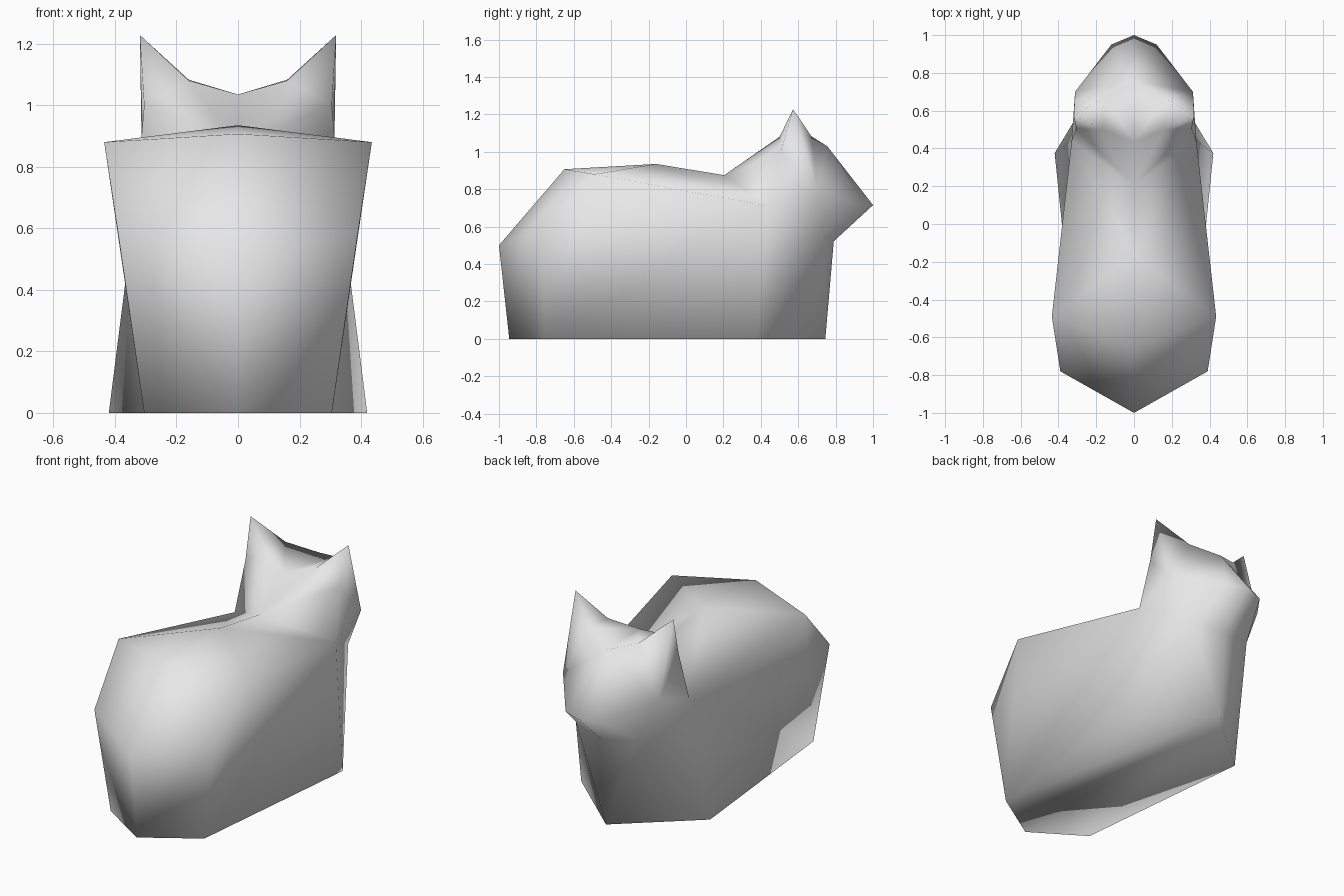
import bpy
import bmesh

old = bpy.data.objects.get("Cube")
if old:
    bpy.data.objects.remove(old, do_unlink=True)

# Material
grey = bpy.data.materials.new("plain_grey")
grey.use_nodes = True
colour = (0.8, 0.8, 0.8, 1.0)
grey.diffuse_color = colour
grey.node_tree.nodes["Principled BSDF"].inputs["Base Color"].default_value = colour

# Landmarks of one half of the animal; the other half is mirrored
centre_line = {  # y, z
    "tail_base": (-0.945, 0), "rump": (-1, 0.5), "rump_top": (-0.65, 0.907),
    "back": (-0.16, 0.935), "nape": (0.205, 0.875), "crown_back": (0.435, 1.035),
    "crown_front": (0.755, 1.03), "nose": (1, 0.715), "chin": (0.79, 0.522),
    "chest_base": (0.745, 0),
}
side = {  # x, y, z
    "hind_foot": (0.305, -0.75, 0), "fore_foot": (0.42, 0.375, 0),
    "thigh": (0.39, -0.78, 0.586), "hip": (0.435, -0.49, 0.88),
    "neck": (0.33, 0.44, 0.71), "jaw": (0.2, 0.74, 0.55),
    "cheek": (0.312, 0.7, 0.795), "muzzle": (0.12, 0.95, 0.712),
    "ear_root": (0.305, 0.505, 1.0), "ear_back": (0.16, 0.5, 1.08),
    "ear_front": (0.16, 0.67, 1.083), "ear_tip": (0.319, 0.573, 1.228),
}

# Surface patches, grouped by region
regions = {
    "underside": ["tail_base hind_foot chest_base", "hind_foot fore_foot chest_base"],
    "rump": ["tail_base rump thigh", "tail_base thigh hind_foot",
             "rump rump_top thigh", "thigh rump_top hip"],
    "back": ["rump_top back hip", "hip back neck", "back nape neck"],
    "flank": ["hind_foot thigh hip", "hind_foot hip neck", "hind_foot neck fore_foot"],
    "chest": ["chest_base fore_foot jaw", "chest_base jaw chin", "fore_foot neck jaw",
              "jaw neck cheek"],
    "nape": ["nape ear_root neck", "nape ear_back ear_root", "nape crown_back ear_back"],
    "ear": ["ear_root ear_back ear_tip", "ear_back ear_front ear_tip",
            "ear_front cheek ear_tip", "cheek ear_root ear_tip", "neck ear_root cheek"],
    "face": ["crown_back crown_front ear_front", "crown_back ear_front ear_back",
             "crown_front cheek ear_front", "crown_front muzzle cheek",
             "crown_front nose muzzle", "nose chin muzzle", "chin jaw muzzle",
             "jaw cheek muzzle"],
}

bm = bmesh.new()
points = {name: bm.verts.new((0, y, z)) for name, (y, z) in centre_line.items()}
points.update({name: bm.verts.new(co) for name, co in side.items()})
for patches in regions.values():
    for patch in patches:
        bm.faces.new([points[name] for name in patch.split()]).smooth = True

# Mirror the half across the centre line and weld the seam
half = bm.verts[:] + bm.edges[:] + bm.faces[:]
bmesh.ops.mirror(bm, geom=half, axis="X", merge_dist=0.001)
bmesh.ops.remove_doubles(bm, verts=bm.verts[:], dist=0.001)
bmesh.ops.recalc_face_normals(bm, faces=bm.faces[:])
for face in bm.faces:
    face.smooth = True

mesh = bpy.data.meshes.new("sitting_animal")
bm.to_mesh(mesh)
bm.free()
mesh.materials.append(grey)
body = bpy.data.objects.new("sitting_animal", mesh)
bpy.context.collection.objects.link(body)
